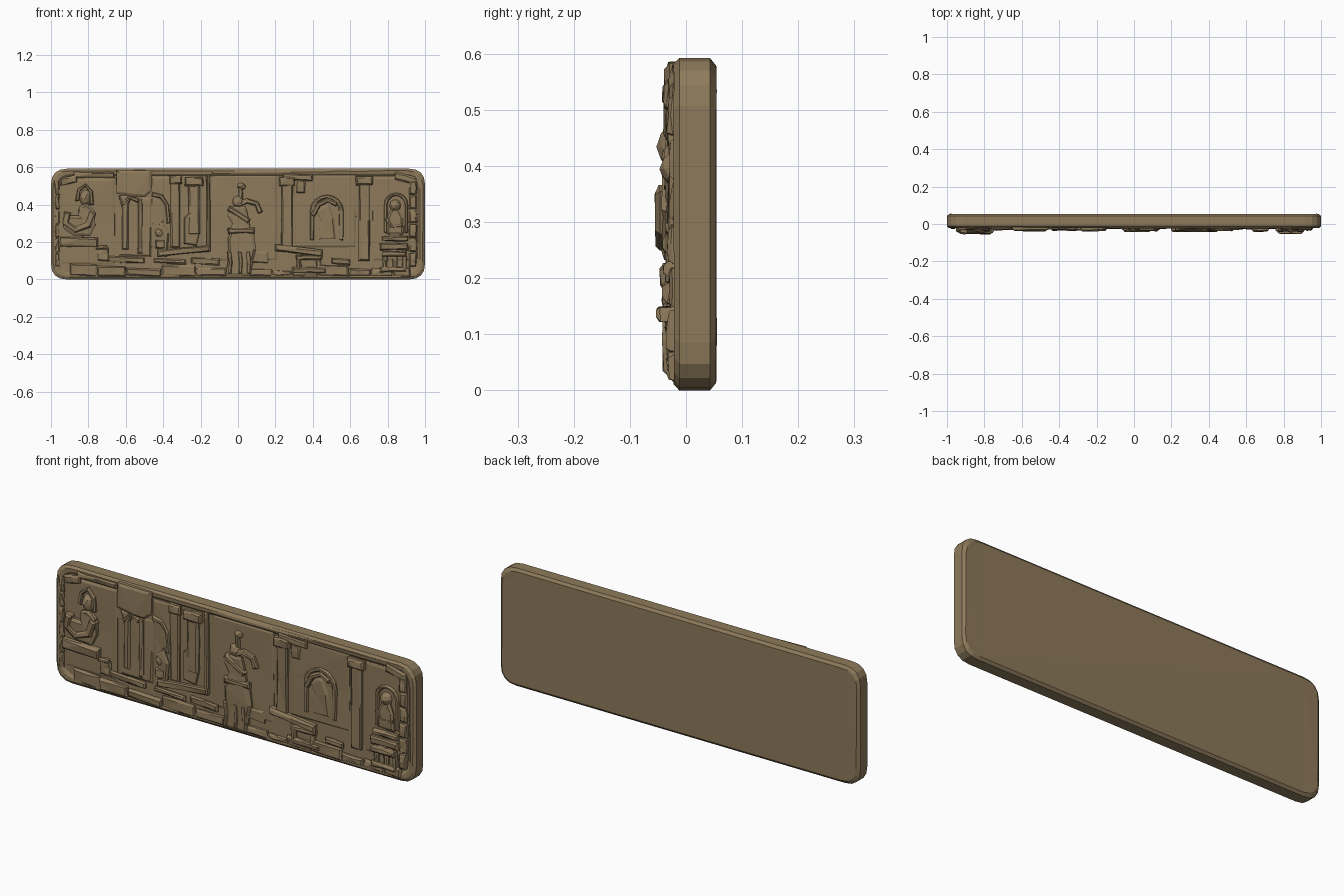
import bpy, bmesh, math, random
from mathutils import Vector, Matrix

random.seed(4)
stone = bpy.data.materials.new("sandstone brown")
stone.diffuse_color = (0.27, 0.195, 0.105, 1)


def finish(bm, name, wear=0.0):
    for v in bm.verts:
        v.co += Vector([random.uniform(-wear, wear) for _ in range(3)])
    bmesh.ops.triangulate(bm, faces=[f for f in bm.faces if len(f.verts) > 4])
    me = bpy.data.meshes.new(name)
    bm.to_mesh(me)
    bm.free()
    me.materials.append(stone)
    ob = bpy.data.objects.new(name, me)
    bpy.context.collection.objects.link(ob)
    return ob


def carve(name, pts, out, taper=0.008, wear=0.003):
    """Raised plate with softened front edge; pts are (x, z)."""
    bm = bmesh.new()
    f = bm.faces.new([bm.verts.new((x, -0.004, z)) for x, z in pts])
    f.normal_update()
    if f.normal.y > 0:
        f.normal_flip()
    lip = min(0.007, out * 0.25)
    res = bmesh.ops.extrude_face_region(bm, geom=[f])
    for v in [g for g in res["geom"] if isinstance(g, bmesh.types.BMVert)]:
        v.co.y = -(out - lip)
    face = [g for g in res["geom"] if isinstance(g, bmesh.types.BMFace)][0]
    bm.normal_update()
    bmesh.ops.inset_individual(bm, faces=[face], thickness=taper, depth=lip, use_even_offset=True)
    return finish(bm, name, wear)


def block(name, x0, x1, z0, z1, out, tilt=0.0, taper=0.007):
    """Worn block; long sides get a middle point, tilt lowers the right end."""
    xm, zm = (x0 + x1) / 2, (z0 + z1) / 2
    if x1 - x0 > z1 - z0:
        pts = [(x0, z0), (xm, z0), (x1, z0), (x1, z1), (xm, z1), (x0, z1)]
    else:
        pts = [(x0, z0), (x1, z0), (x1, zm), (x1, z1), (x0, z1), (x0, zm)]
    pts = [(x, z - tilt * (x - xm)) for x, z in pts]
    return carve(name, pts, out, min(taper, (x1 - x0) / 4, (z1 - z0) / 4))


def band(name, path, w, out):
    """Raised strip of width w following a path of (x, z) points."""
    P = [Vector(p) for p in path]
    a, b = [], []
    for i, p in enumerate(P):
        t = (P[min(i + 1, len(P) - 1)] - P[max(i - 1, 0)]).normalized()
        n = Vector((-t.y, t.x)) * w / 2
        a.append(tuple(p + n))
        b.append(tuple(p - n))
    return carve(name, a + b[::-1], out, w * 0.22, 0.002)


def blob(name, x, z, rx, rz, out):
    bm = bmesh.new()
    bmesh.ops.create_icosphere(bm, subdivisions=2, radius=1,
                               matrix=Matrix.Translation((x, -0.008, z)) @ Matrix.Diagonal((rx, out - 0.008, rz, 1)))
    return finish(bm, name, 0.002)


# slab with rounded corners, chamfered rims and a sunken front panel
H, R = 0.592, 0.085
outline = []
for cx, cz, a0 in ((1 - R, R, -90), (1 - R, H - R, 0), (-1 + R, H - R, 90), (-1 + R, R, 180)):
    for k in range(5):
        a = math.radians(a0 + k * 22.5)
        ca, sa = [math.copysign(abs(f(a)) ** 0.85, f(a)) for f in (math.cos, math.sin)]
        outline.append((cx + R * ca, cz + R * sa))
bm = bmesh.new()
rings = []
for y, ins in ((0.053, 0.012), (0.043, 0.0), (-0.012, 0.0), (-0.023, 0.010), (-0.022, 0.026), (-0.014, 0.036)):
    ring = []
    for x, z in outline:
        w = random.uniform(0, 0.004) if 0 < ins else 0
        ring.append(bm.verts.new((x * (1 - ins - w), y + w / 2, H / 2 + (z - H / 2) * (1 - (ins + w) / (H / 2)))))
    rings.append(ring)
n = len(outline)
for r0, r1 in zip(rings, rings[1:]):
    for i in range(n):
        bm.faces.new((r0[i], r0[(i + 1) % n], r1[(i + 1) % n], r1[i]))
bm.faces.new(rings[0])
bm.faces.new(rings[-1])
bmesh.ops.recalc_face_normals(bm, faces=bm.faces)
finish(bm, "slab")

# shallow wall panels that make the background uneven
for i, (x0, x1, z0, z1) in enumerate(((-0.95, -0.66, 0.08, 0.54), (-0.46, -0.32, 0.17, 0.55), (-0.13, 0.21, 0.1, 0.56),
                                      (0.3, 0.63, 0.17, 0.56), (0.72, 0.93, 0.1, 0.55), (-0.64, -0.46, 0.12, 0.44))):
    block(f"wall_panel_{i}", x0, x1, z0, z1, 0.018, 0, 0.012)

# worn ground strip and rubble along the base and the frame edges
x = -0.9
while x < 0.86:
    w = random.uniform(0.09, 0.2)
    block("ground_stone", x, min(x + w, 0.92), 0.018, random.uniform(0.045, 0.085), random.uniform(0.023, 0.031), random.uniform(-.05, .05))
    x += w + 0.004
for x0, x1, z0, z1 in ((-0.45, -0.28, 0.085, 0.11), (-0.25, -0.1, 0.08, 0.115), (0.02, 0.16, 0.09, 0.15), (-0.7, -0.5, 0.09, 0.12)):
    block("ground_ledge", x0, x1, z0, z1, 0.026, 0.05)
for i in range(6):
    z = 0.07 + i * 0.077
    block("right_frame_stone", 0.915, 0.955, z, z + 0.07, random.uniform(0.023, 0.034))
    block("left_frame_stone", -0.98, -0.955, z, z + 0.07, 0.025)
block("right_corner", 0.84, 0.95, 0.52, 0.56, 0.03, 0.25)
block("left_corner", -0.95, -0.86, 0.51, 0.55, 0.032, -0.2)
block("top_beam_left", -0.88, -0.66, 0.545, 0.575, 0.026)
block("top_beam_right", -0.14, 0.84, 0.563, 0.582, 0.025)

# seated figure on the left
block("left_seat", -0.95, -0.75, 0.175, 0.225, 0.045, 0.03)
carve("left_seated_body", [(-0.93, 0.27), (-0.88, 0.235), (-0.79, 0.235), (-0.765, 0.29), (-0.77, 0.37),
                           (-0.81, 0.41), (-0.85, 0.39), (-0.85, 0.34), (-0.91, 0.34), (-0.94, 0.31)], 0.043, 0.012)
band("left_folded_arm", [(-0.91, 0.36), (-0.92, 0.30), (-0.87, 0.265), (-0.80, 0.29), (-0.775, 0.36)], 0.035, 0.054)
blob("left_head", -0.815, 0.435, 0.035, 0.048, 0.051)
band("left_hood", [(-0.86, 0.42), (-0.85, 0.48), (-0.815, 0.505), (-0.785, 0.47), (-0.78, 0.40)], 0.018, 0.037)
block("left_small_stool", -0.75, -0.69, 0.1, 0.17, 0.03)
block("left_stool_top", -0.76, -0.70, 0.16, 0.18, 0.036)

# hanging block, drape and narrow standing shapes
carve("hanging_block", [(-0.65, 0.46), (-0.55, 0.445), (-0.50, 0.44), (-0.465, 0.47), (-0.46, 0.585), (-0.65, 0.585)], 0.038, 0.012)
band("drape", [(-0.46, 0.455), (-0.41, 0.445), (-0.38, 0.40), (-0.37, 0.30)], 0.022, 0.029)
carve("left_post", [(-0.62, 0.16), (-0.585, 0.16), (-0.585, 0.40), (-0.56, 0.45), (-0.64, 0.45), (-0.62, 0.38)], 0.027)
block("thin_post", -0.535, -0.51, 0.14, 0.43, 0.03)
band("small_arch", [(-0.62, 0.40), (-0.58, 0.44), (-0.53, 0.42)], 0.022, 0.032)
carve("robed_figure", [(-0.43, 0.13), (-0.38, 0.12), (-0.37, 0.25), (-0.40, 0.32), (-0.43, 0.28)], 0.029)
blob("robed_figure_head", -0.42, 0.25, 0.025, 0.03, 0.038)
block("robed_figure_foot", -0.44, -0.39, 0.165, 0.21, 0.035)


# columns with capitals
def column(name, x, w, z0, z1, out, cap):
    block(name + "_shaft", x - w / 2, x + w / 2, z0, z1, out)
    block(name + "_capital", x - w / 2 - cap, x + w / 2 + cap, z1 - 0.03, z1 + 0.015, out + 0.008)


column("left_column", -0.335, 0.05, 0.17, 0.54, 0.028, 0.008)
column("twin_column", -0.235, 0.06, 0.24, 0.53, 0.03, 0.02)
block("twin_column_side", -0.17, -0.15, 0.15, 0.56, 0.032)
column("middle_column", 0.262, 0.06, 0.17, 0.53, 0.03, 0.012)
column("right_column", 0.675, 0.055, 0.1, 0.535, 0.032, 0.018)
block("middle_lintel", 0.24, 0.40, 0.53, 0.565, 0.03, 0.08)
block("middle_beam_end", 0.31, 0.36, 0.46, 0.535, 0.026)
block("left_ledge", -0.43, -0.15, 0.135, 0.17, 0.036, -0.1)
carve("left_column_drapery", [(-0.29, 0.19), (-0.22, 0.18), (-0.20, 0.27), (-0.25, 0.37), (-0.29, 0.33)], 0.026)

# standing figure in the middle
carve("standing_skirt", [(-0.065, 0.02), (0.07, 0.02), (0.08, 0.10), (0.095, 0.16), (0.085, 0.25), (0.05, 0.27),
                         (-0.03, 0.27), (-0.055, 0.22), (-0.05, 0.12)], 0.036, 0.014)
for x in (-0.045, 0.012, 0.055):
    band("skirt_fold", [(x, 0.03), (x + 0.004, 0.09), (x - 0.002, 0.15)], 0.022, 0.041)
carve("standing_torso", [(-0.05, 0.26), (0.07, 0.26), (0.06, 0.32), (0.04, 0.39), (-0.03, 0.39), (-0.055, 0.34), (-0.03, 0.30)], 0.037, 0.012)
block("standing_belt", -0.055, 0.09, 0.245, 0.275, 0.042)
band("standing_sash", [(-0.05, 0.38), (0.0, 0.35), (0.06, 0.31)], 0.028, 0.042)
blob("standing_head", 0.0, 0.415, 0.033, 0.035, 0.046)
blob("standing_headdress", 0.018, 0.497, 0.026, 0.02, 0.034)
block("standing_crest", 0.003, 0.025, 0.43, 0.49, 0.032)
band("raised_arm", [(0.0, 0.40), (0.05, 0.42), (0.10, 0.405), (0.12, 0.355)], 0.028, 0.038)


# arched niches, made from a stilted half ring
def niche(name, cx, r, z0, zs, w, out):
    arc = [(cx - r, z0)] + [(cx - r * math.cos(math.pi * k / 8), zs + r * math.sin(math.pi * k / 8)) for k in range(9)]
    band(name + "_arch", arc + [(cx + r, z0)], w, out)


niche("middle_niche", 0.475, 0.078, 0.21, 0.365, 0.022, 0.031)
carve("middle_niche_figure", [(0.43, 0.21), (0.53, 0.21), (0.515, 0.33), (0.49, 0.40), (0.45, 0.40), (0.41, 0.36), (0.44, 0.31)], 0.025, 0.012)
band("middle_niche_hood", [(0.40, 0.34), (0.43, 0.40), (0.48, 0.425), (0.53, 0.40)], 0.025, 0.037)
niche("right_niche", 0.845, 0.055, 0.25, 0.40, 0.018, 0.03)
carve("right_niche_body", [(0.79, 0.24), (0.885, 0.24), (0.88, 0.33), (0.86, 0.38), (0.82, 0.38), (0.795, 0.33)], 0.032, 0.012)
blob("right_niche_head", 0.84, 0.395, 0.032, 0.035, 0.046)
band("right_niche_arm", [(0.79, 0.33), (0.82, 0.285), (0.88, 0.29)], 0.022, 0.037)


# benches with legs
def bench(name, x0, x1, z, out, legs, tilt=0.0):
    block(name + "_seat", x0, x1, z - 0.017, z + 0.017, out, tilt)
    for lx in legs:
        block(name + "_leg", lx - 0.012, lx + 0.012, 0.045, z - 0.01, out - 0.012)


bench("middle_bench", 0.20, 0.45, 0.155, 0.041, (0.325, 0.43), 0.12)
block("middle_bench_shelf", 0.31, 0.45, 0.105, 0.13, 0.037)
block("middle_bench_foot", 0.29, 0.47, 0.035, 0.06, 0.033)
block("right_bench_upper", 0.77, 0.91, 0.205, 0.23, 0.038)
bench("right_bench", 0.76, 0.91, 0.175, 0.041, (0.785, 0.84, 0.89))
block("right_bench_shelf", 0.77, 0.90, 0.125, 0.15, 0.053)
block("right_bench_foot", 0.76, 0.90, 0.04, 0.065, 0.034)
block("rubble_block", 0.5, 0.6, 0.08, 0.11, 0.028, 0.1)
